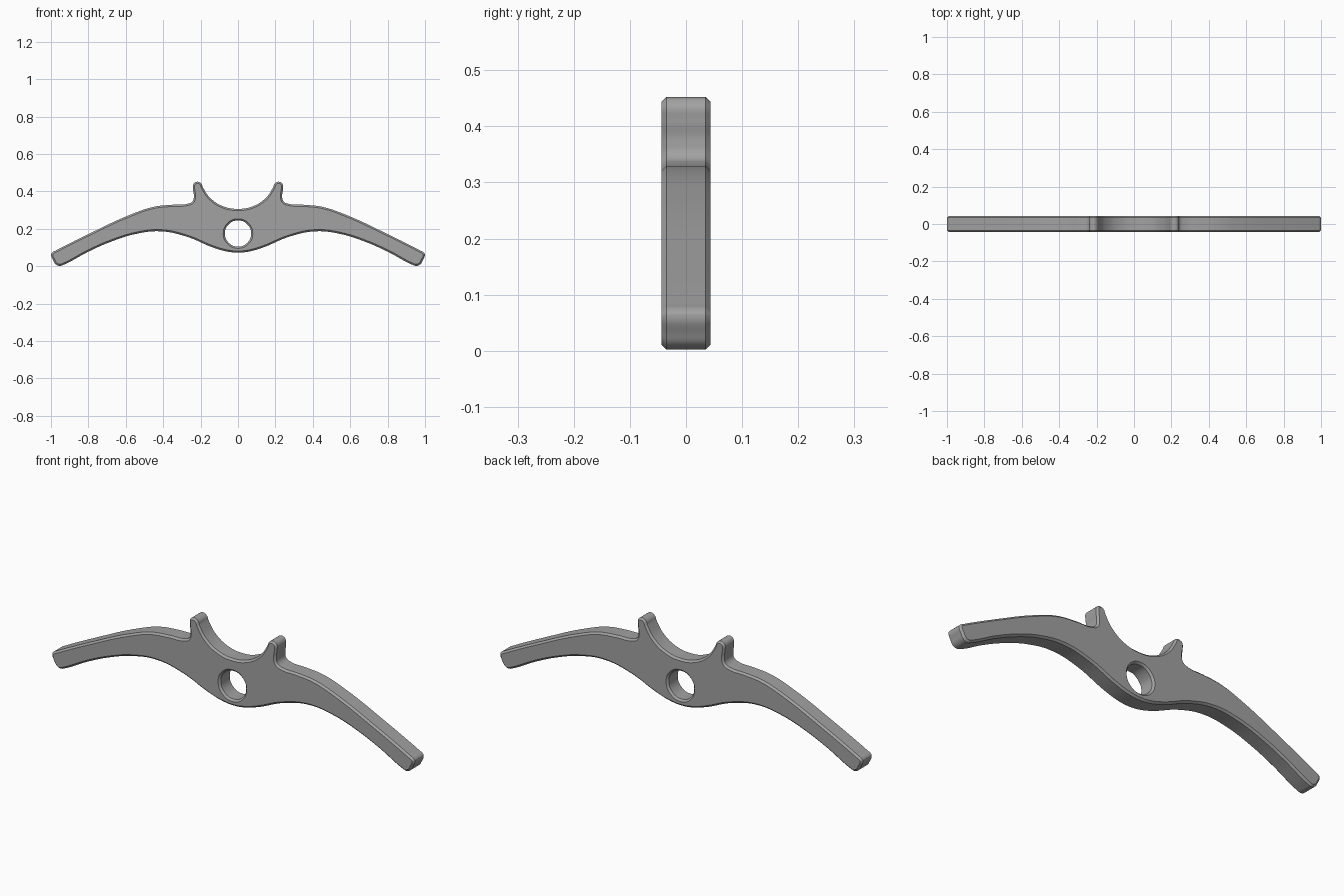
import bpy, bmesh, math
from mathutils import Matrix, Vector

cube = bpy.data.objects.get("Cube")
if cube:
    bpy.data.objects.remove(cube, do_unlink=True)

metal = bpy.data.materials.new("satin_grey")
metal.use_nodes = True
GREY = (0.36, 0.36, 0.36, 1)
metal.diffuse_color = GREY
metal.node_tree.nodes["Principled BSDF"].inputs["Base Color"].default_value = GREY

HALF_DEPTH, CHAMFER = 0.044, 0.009

# Left half of the outline (x, z): cradle, prong, shoulder, tip, underside
half = [(0.08, 0.321), (0.15, 0.367), (0.187, 0.421), (0.198, 0.444),
        (0.219, 0.452), (0.238, 0.44), (0.24, 0.41), (0.236, 0.375),
        (0.243, 0.347), (0.27, 0.334), (0.35, 0.329), (0.45, 0.318),
        (0.57, 0.278), (0.79, 0.177), (0.975, 0.084), (0.994, 0.073),
        (0.999, 0.064), (0.987, 0.03), (0.975, 0.011), (0.953, 0.002),
        (0.93, 0.009), (0.80, 0.078), (0.68, 0.131), (0.55, 0.172),
        (0.417, 0.187), (0.28, 0.16), (0.13, 0.099), (0.06, 0.079)]
outline = ([(0, 0.307)] + half + [(0, 0.073)]
           + [(-x, z) for x, z in reversed(half)])
hole = [(0.07 * math.cos(a * math.pi / 4), 0.175 + 0.07 * math.sin(a * math.pi / 4))
        for a in range(8)]

# Chamfered plate made from a filled curve with the bore as inner loop
curve = bpy.data.curves.new("arm_profile", 'CURVE')
curve.dimensions = '2D'
curve.fill_mode = 'BOTH'
curve.resolution_u = 8
curve.extrude = HALF_DEPTH - CHAMFER
curve.bevel_depth = CHAMFER
curve.bevel_resolution = 0
curve.offset = -CHAMFER
for loop in (outline, hole):
    spline = curve.splines.new('BEZIER')
    spline.bezier_points.add(len(loop) - 1)
    spline.use_cyclic_u = True
    for p, (x, z) in zip(spline.bezier_points, loop):
        p.co = (x, z, 0)
        p.handle_left_type = p.handle_right_type = 'AUTO'
profile = bpy.data.objects.new("arm_profile", curve)
bpy.context.collection.objects.link(profile)
bpy.context.view_layer.update()
plate = bpy.data.meshes.new_from_object(
    profile.evaluated_get(bpy.context.evaluated_depsgraph_get()))
bpy.data.objects.remove(profile, do_unlink=True)
plate.transform(Matrix.Rotation(math.pi / 2, 4, 'X'))


def cut(bm, co, no):
    """Trim away the side the normal points to and cap the cut."""
    geom = bm.verts[:] + bm.edges[:] + bm.faces[:]
    res = bmesh.ops.bisect_plane(bm, geom=geom, plane_co=co, plane_no=no,
                                 clear_outer=True)
    edges = [e for e in res["geom_cut"] if isinstance(e, bmesh.types.BMEdge)]
    bmesh.ops.contextual_create(bm, geom=edges)


def part(name, cuts):
    bm = bmesh.new()
    bm.from_mesh(plate)
    bmesh.ops.remove_doubles(bm, verts=bm.verts, dist=0.00005)
    for co, no in cuts:
        cut(bm, co, no)
    bmesh.ops.recalc_face_normals(bm, faces=bm.faces)
    mesh = bpy.data.meshes.new(name)
    bm.to_mesh(mesh)
    bm.free()
    mesh.materials.clear()
    mesh.materials.append(metal)
    obj = bpy.data.objects.new(name, mesh)
    bpy.context.collection.objects.link(obj)
    bpy.ops.object.select_all(action='DESELECT')
    obj.select_set(True)
    bpy.context.view_layer.objects.active = obj
    bpy.ops.object.shade_smooth_by_angle(angle=math.radians(30))


# Main arm and the two end pads, parted square to the slope of the arm
seam = {s: (Vector((s * 0.818, 0, 0.12)), Vector((s * 0.9, 0, -0.42)))
        for s in (1, -1)}
part("rocker_arm", [seam[1], seam[-1]])
for side, s in (("left", 1), ("right", -1)):
    co, no = seam[s]
    part(side + "_end_pad", [(co, -no)])
